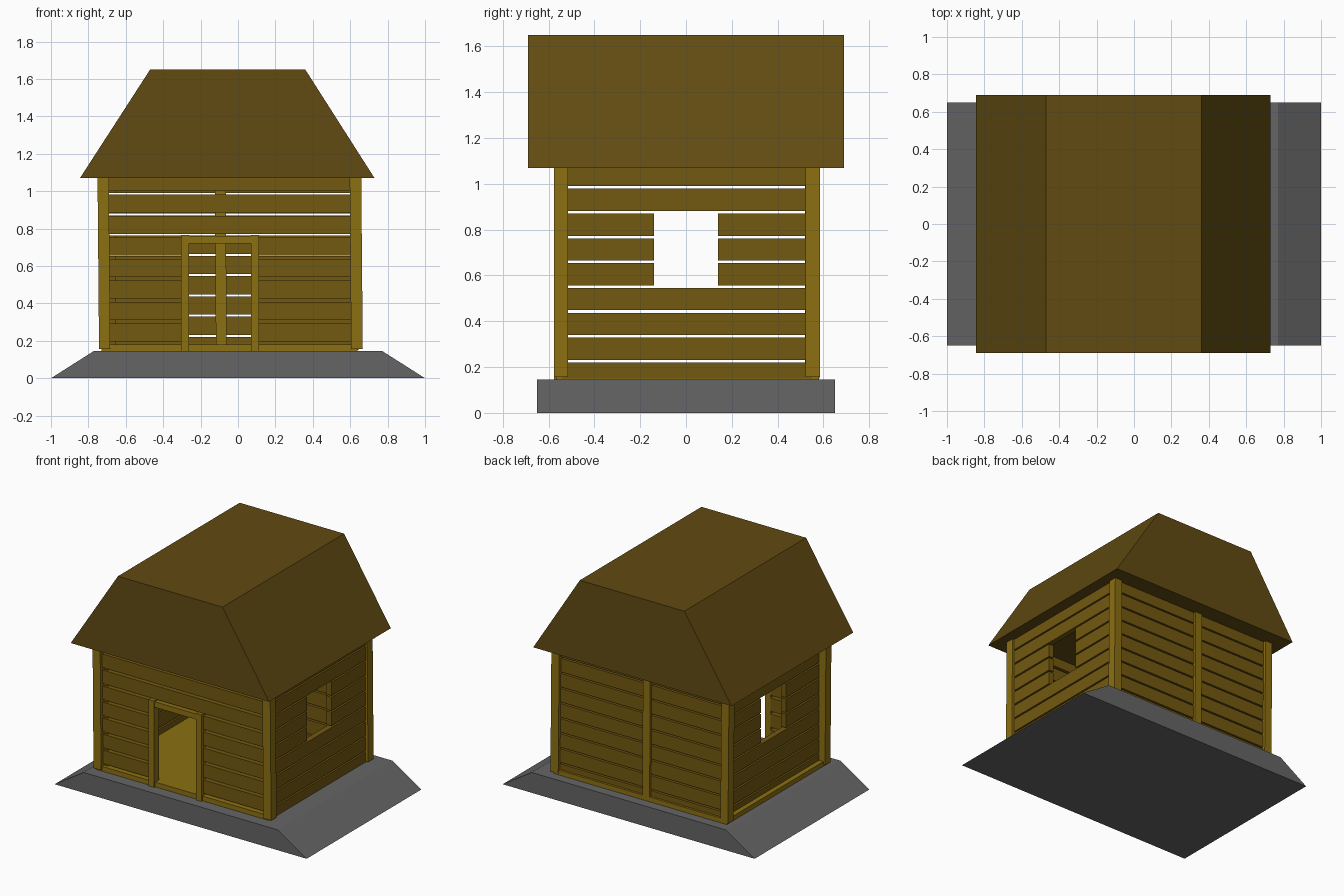
import bpy, bmesh

if "Cube" in bpy.data.objects:
    bpy.data.objects.remove(bpy.data.objects["Cube"])


def material(name, rgb):
    m = bpy.data.materials.new(name)
    m.diffuse_color = (*rgb, 1)
    m.use_nodes = True
    m.node_tree.nodes["Principled BSDF"].inputs["Base Color"].default_value = m.diffuse_color
    return m


STONE = material("stone", (0.13, 0.13, 0.13))
POST = material("post_wood", (0.26, 0.16, 0.006))
BOARD = material("board_wood", (0.17, 0.10, 0.005))
THATCH = material("thatch", (0.12, 0.07, 0.006))


def finish(name, bm, mat):
    bmesh.ops.recalc_face_normals(bm, faces=bm.faces)
    me = bpy.data.meshes.new(name)
    bm.to_mesh(me)
    bm.free()
    me.materials.append(mat)
    ob = bpy.data.objects.new(name, me)
    bpy.context.collection.objects.link(ob)
    return ob


def add_box(bm, x, y, z, lean=(0, 0)):
    """Box from ranges; lean shifts the top in x and y."""
    verts = bmesh.ops.create_cube(bm, size=1)["verts"]
    for v in verts:
        top = v.co.z > 0
        v.co = (x[v.co.x > 0] + top * lean[0],
                y[v.co.y > 0] + top * lean[1], z[top])


def box(name, x, y, z, mat, lean=(0, 0)):
    bm = bmesh.new()
    add_box(bm, x, y, z, lean)
    return finish(name, bm, mat)


def prism(name, profile, half_depth, mat):
    """Extrude an x-z profile along y."""
    bm = bmesh.new()
    face = bm.faces.new([bm.verts.new((x, -half_depth, z)) for x, z in profile])
    new = bmesh.ops.extrude_face_region(bm, geom=[face])["geom"]
    bmesh.ops.translate(bm, vec=(0, 2 * half_depth, 0),
                        verts=[v for v in new if isinstance(v, bmesh.types.BMVert)])
    return finish(name, bm, mat)


def rows(first, pitch, gap, bottom, top=1.075):
    """Board height ranges between evenly spaced gaps."""
    cuts = [first + pitch * i for i in range(8)]
    lows = [bottom] + [c + gap / 2 for c in cuts]
    highs = [c - gap / 2 for c in cuts] + [top]
    return [r for r in zip(lows, highs) if r[1] > r[0]]


# Stone base, floor and roof
prism("base", [(-1, 0), (1, 0), (0.77, 0.146), (-0.77, 0.146)], 0.65, STONE)
box("floor", (-0.73, 0.64), (-0.565, 0.58), (0.144, 0.18), POST)
prism("roof", [(-0.845, 1.07), (0.73, 1.07), (0.36, 1.65), (-0.47, 1.65)], 0.69, THATCH)

# Corner posts, slightly leaning
for side, x, lean in (("left", (-0.743, -0.683), -0.008), ("right", (0.605, 0.667), -0.008)):
    for end, y in (("front", (-0.577, -0.515)), ("back", (0.522, 0.585))):
        box(f"{end}_{side}_post", x, y, (0.157, 1.075), POST, (lean, 0))

# Back middle post
box("back_middle_post", (-0.118, -0.06), (0.52, 0.582), (0.15, 1.075), POST, (-0.006, 0))

# Door frame
for side, x in (("left", (-0.305, -0.262)), ("right", (0.07, 0.113))):
    box(f"door_{side}_post", x, (-0.577, -0.52), (0.146, 0.767), POST)
box("door_lintel", (-0.27, 0.08), (-0.572, -0.525), (0.72, 0.76), POST)

# Front boards, split around the door
bm = bmesh.new()
for z in rows(0.187, 0.1148, 0.018, 0.19):
    spans = [(-0.69, 0.61)] if z[0] > 0.76 else [(-0.69, -0.29), (0.1, 0.61)]
    for x in spans:
        add_box(bm, x, (-0.555, -0.52), z)
finish("front_boards", bm, BOARD)

# Back boards
bm = bmesh.new()
wall_rows = rows(0.226, 0.1083, 0.011, 0.15)
for z in wall_rows:
    add_box(bm, (-0.69, 0.61), (0.53, 0.565), z)
finish("back_boards", bm, BOARD)

# Side boards, split around the windows
for side, x in (("left", (-0.695, -0.655)), ("right", (0.605, 0.645))):
    bm = bmesh.new()
    for i, z in enumerate(wall_rows):
        spans = [(-0.54, -0.14), (0.14, 0.55)] if i in (4, 5, 6) else [(-0.54, 0.55)]
        for y in spans:
            add_box(bm, x, y, z)
    finish(f"{side}_boards", bm, BOARD)
